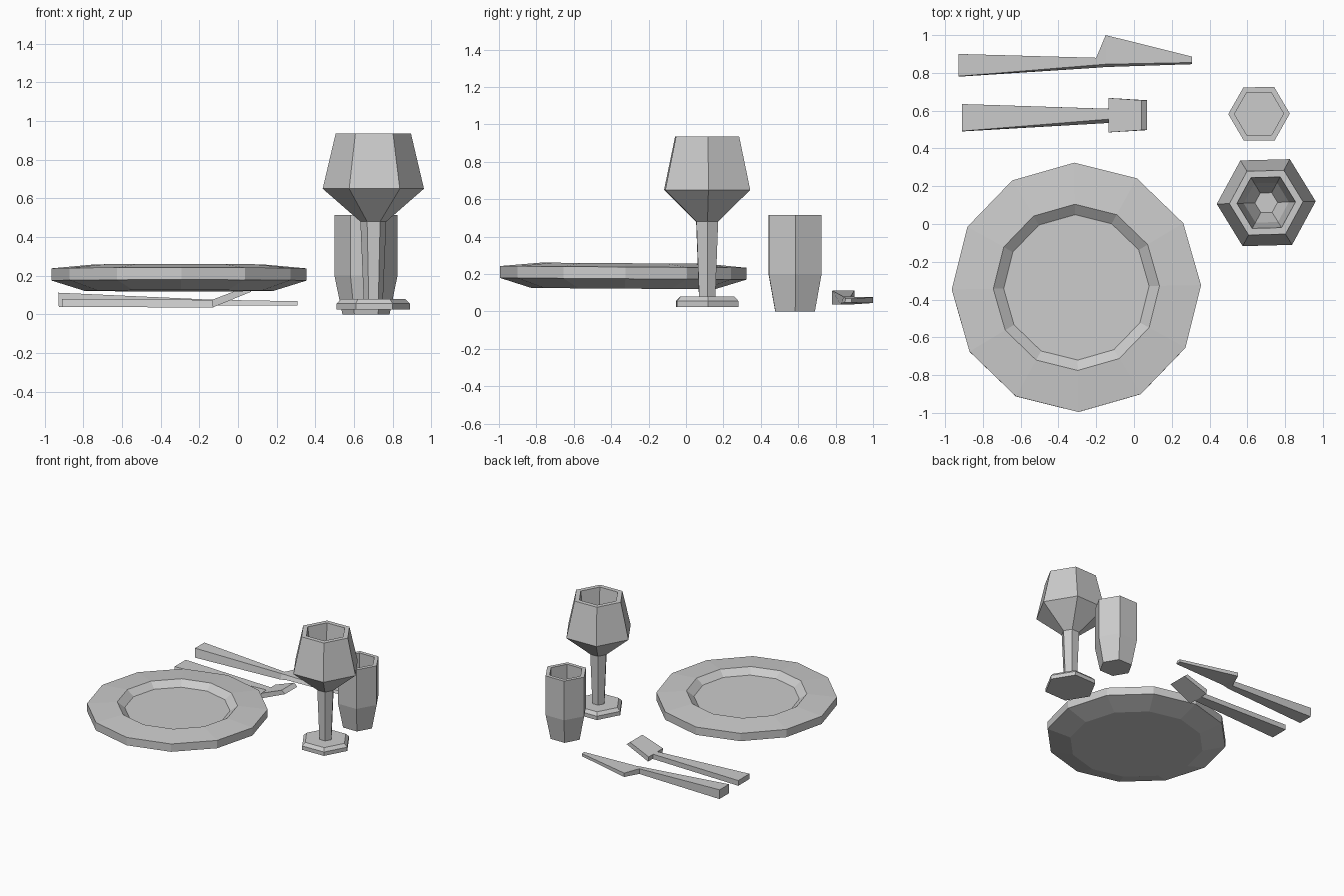
import bpy, bmesh, math

if "Cube" in bpy.data.objects:
    bpy.data.objects.remove(bpy.data.objects["Cube"])


def finish(name, bm):
    bmesh.ops.recalc_face_normals(bm, faces=bm.faces)
    mesh = bpy.data.meshes.new(name)
    bm.to_mesh(mesh)
    bm.free()
    obj = bpy.data.objects.new(name, mesh)
    bpy.context.collection.objects.link(obj)
    return obj


def skin(name, rings):
    """Join rings of points with quads and cap both ends."""
    bm = bmesh.new()
    loops = [[bm.verts.new(p) for p in ring] for ring in rings]
    n = len(loops[0])
    for a, b in zip(loops, loops[1:]):
        for i in range(n):
            j = (i + 1) % n
            bm.faces.new((a[i], a[j], b[j], b[i]))
    bm.faces.new(loops[0])
    bm.faces.new(loops[-1])
    return finish(name, bm)


def lathe(name, sides, centre, turn, profile):
    """Turned shape from (radius, height) pairs, from the underside to the inner floor."""
    angles = [math.radians(turn) + math.tau * i / sides for i in range(sides)]
    obj = skin(name, [[(r * math.cos(a), r * math.sin(a), z) for a in angles]
                      for r, z in profile])
    obj.location = (*centre, 0)
    return obj


def cutlery(name, sections):
    """Four-cornered sections: x low, x high, front y low, front y high, back y, z low, z high."""
    return skin(name, [[(xl, yl, zl), (xl, yb, zl), (xh, yb, zh), (xh, yh, zh)]
                       for xl, xh, yl, yh, yb, zl, zh in sections])


# Twelve-sided plate with a sunken middle
plate = lathe("plate", 12, (-0.305, -0.337), 1, [
    (0.49, 0.122), (0.66, 0.175), (0.66, 0.238), (0.44, 0.258), (0.385, 0.215)])
plate.rotation_euler.x = math.radians(-0.4)

# Six-sided goblet with a hollow bowl
lathe("goblet", 6, (0.70, 0.113), 1.5, [
    (0.19, 0.025), (0.19, 0.056), (0.165, 0.08), (0.05, 0.08), (0.067, 0.48),
    (0.262, 0.65), (0.195, 0.935), (0.155, 0.935), (0.12, 0.65), (0.06, 0.52)])

# Six-sided tumbler
lathe("tumbler", 6, (0.662, 0.583), 0.5, [
    (0.122, 0.0), (0.163, 0.2), (0.163, 0.515), (0.130, 0.515), (0.130, 0.12)])

# Knife: tapering handle, flared heel, pointed blade
cutlery("knife", [
    (-0.927, -0.93, 0.78, 0.782, 0.90, 0.037, 0.112),
    (-0.20, -0.20, 0.827, 0.842, 0.88, 0.037, 0.079),
    (-0.15, -0.15, 0.831, 0.846, 1.00, 0.045, 0.076),
    (0.307, 0.307, 0.846, 0.855, 0.886, 0.047, 0.068)])

# Server: tapering handle and an upturned square head
cutlery("server", [
    (-0.91, -0.91, 0.49, 0.492, 0.635, 0.038, 0.08),
    (-0.13, -0.135, 0.535, 0.555, 0.610, 0.036, 0.075),
    (-0.13, -0.135, 0.485, 0.485, 0.667, 0.036, 0.075),
    (0.07, 0.04, 0.497, 0.497, 0.655, 0.118, 0.142)])
